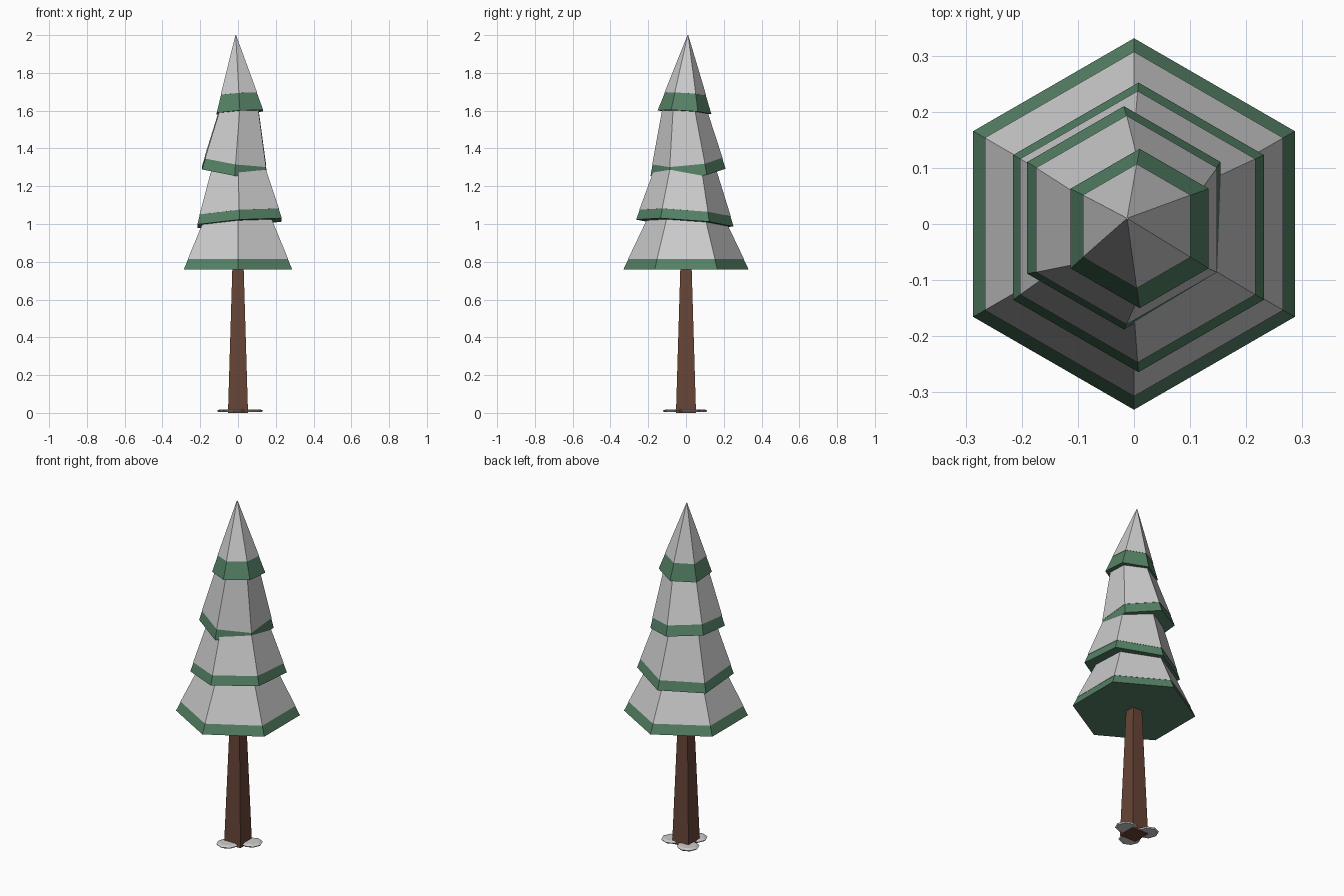
import bpy, math
from mathutils import Vector

if "Cube" in bpy.data.objects:
    bpy.data.objects.remove(bpy.data.objects["Cube"])


def material(name, rgb):
    m = bpy.data.materials.new(name)
    m.diffuse_color = (*rgb, 1)
    m.use_nodes = True
    m.node_tree.nodes["Principled BSDF"].inputs["Base Color"].default_value = m.diffuse_color
    return m


GREEN = material("needles", (0.09, 0.22, 0.13))
BROWN = material("bark", (0.14, 0.06, 0.038))


def loft(name, rings, mat=None):
    """Closed flat-faced solid through rings with equal vertex counts."""
    n = len(rings[0])
    verts = [v for r in rings for v in r]
    faces = [tuple(reversed(range(n)))]
    for k in range(len(rings) - 1):
        for i in range(n):
            j = (i + 1) % n
            faces.append((k * n + i, k * n + j, (k + 1) * n + j, (k + 1) * n + i))
    faces.append(tuple(range((len(rings) - 1) * n, len(rings) * n)))
    me = bpy.data.meshes.new(name)
    me.from_pydata(verts, [], faces)
    me.update()
    ob = bpy.data.objects.new(name, me)
    bpy.context.collection.objects.link(ob)
    if mat:
        me.materials.append(mat)
    return ob


def ring(centre, radius, n, tilt=(0, 0), start=math.pi / 2):
    """Regular polygon lying in a plane with the given x and y slopes."""
    out = []
    for i in range(n):
        t = start + 2 * math.pi * i / n
        x, y = radius * math.cos(t), radius * math.sin(t)
        out.append(Vector(centre) + Vector((x, y, tilt[0] * x + tilt[1] * y)))
    return out


# Tiers: base centre, base radius, top centre, top radius, slopes, snow line
tiers = [
    ((0, 0, 0.76), 0.331, (0, 0, 1.06), 0.187, (0, 0), 0.18),
    ((0.008, -0.006, 1.005), 0.258, (0, 0, 1.30), 0.158, (0.075, -0.072), 0.18),
    ((-0.018, 0.011, 1.274), 0.199, (0.01, -0.012, 1.62), 0.112, (-0.14, 0.095), 0.17),
    ((0.01, -0.008, 1.592), 0.142, (-0.012, 0.01, 1.997), 0.001, (0.065, -0.065), 0.235),
]
for k, (c0, r0, c1, r1, tilt, line) in enumerate(tiers, 1):
    a, b = Vector(c0), Vector(c1)
    mid, rm = a.lerp(b, line), r0 + (r1 - r0) * line
    base, top = ring(a, r0, 6, tilt), ring(b, r1, 6, tilt)
    loft(f"branch_tier_{k}", [base, top], GREEN)
    # Thin snow shell over the upper part of the tier
    lift = Vector((0, 0, 0.003))
    loft(f"snow_tier_{k}", [ring(mid, rm + 0.002, 6, tilt),
                            ring(b + lift, r1 + 0.001, 6, tilt)])

# Square tapered trunk
s = math.sqrt(2)
loft("trunk", [ring((0, 0, 0), 0.053 * s, 4, start=math.pi / 4),
               ring((0, 0, 0.80), 0.029 * s, 4, start=math.pi / 4)], BROWN)

# Snow patches around the foot of the trunk
for k, (x, y) in enumerate([(-0.023, -0.062), (0.072, 0.022), (-0.05, 0.052)], 1):
    loft(f"snow_patch_{k}", [ring((x, y, 0.005), 0.055, 8),
                             ring((x, y, 0.012), 0.061, 8),
                             ring((x, y, 0.019), 0.045, 8)])
